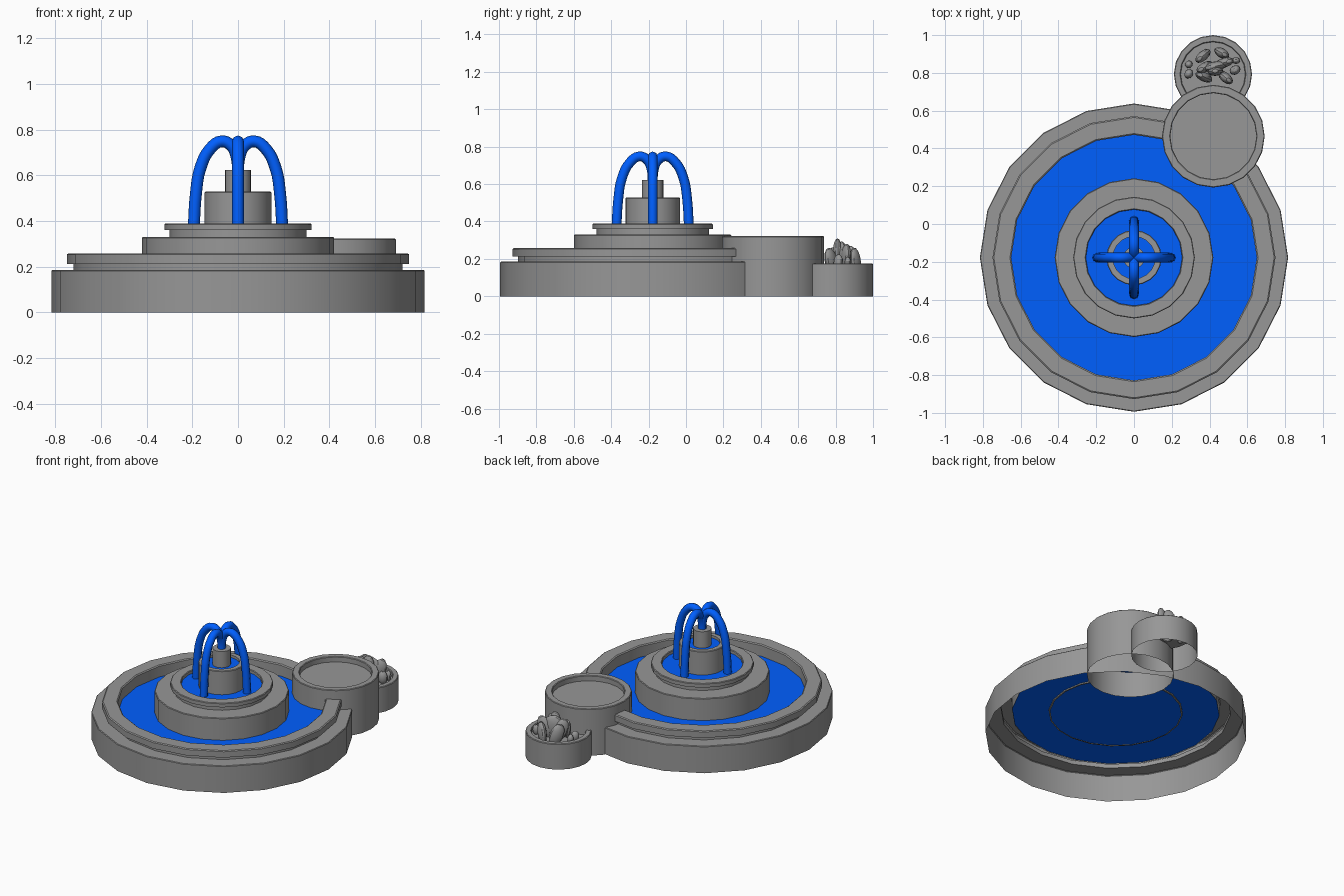
import bpy, bmesh, math
from mathutils import Matrix, Vector

if "Cube" in bpy.data.objects:
    bpy.data.objects.remove(bpy.data.objects["Cube"])


def material(name, colour):
    m = bpy.data.materials.new(name)
    m.diffuse_color = (*colour, 1)
    m.use_nodes = True
    m.node_tree.nodes["Principled BSDF"].inputs["Base Color"].default_value = m.diffuse_color
    return m


water_mat = material("water_blue", (0.0, 0.115, 1.0))
stone_mat = material("stone_grey", (0.31, 0.31, 0.31))
C = (0.0, -0.178)  # fountain centre


def finish(bm, name, mat):
    me = bpy.data.meshes.new(name)
    bm.to_mesh(me)
    bm.free()
    ob = bpy.data.objects.new(name, me)
    bpy.context.collection.objects.link(ob)
    me.materials.append(mat)
    bpy.ops.object.select_all(action='DESELECT')
    ob.select_set(True)
    bpy.context.view_layer.objects.active = ob
    bpy.ops.object.shade_smooth_by_angle(angle=math.radians(30))
    return ob


def lathe(name, profile, centre, sides=20, mat=stone_mat):
    """Revolve (radius, z) points; a zero radius closes the shape to a cap."""
    bm = bmesh.new()
    rings = []
    for r, z in profile:
        if r == 0:
            rings.append([])
            continue
        rings.append([bm.verts.new((centre[0] + r * math.cos(2 * math.pi * i / sides),
                                    centre[1] + r * math.sin(2 * math.pi * i / sides), z))
                      for i in range(sides)])
    for a, b in zip(rings, rings[1:]):
        if a and b:
            for i in range(sides):
                j = (i + 1) % sides
                bm.faces.new((a[i], a[j], b[j], b[i]))
        elif a:
            bm.faces.new(a)
    return finish(bm, name, mat)


# Large basin: open-bottomed shell with stepped rim
lathe("basin", [(.816, 0), (.816, .181), (.812, .185), (.72, .185), (.72, .212), (.749, .212),
                (.749, .253), (.742, .258), (.657, .258), (.65, .252), (.65, .17)], C)
lathe("basin_water", [(.65, .178), (0, .178)], C, mat=water_mat)

# Middle tier with its raised lip
lathe("middle_tier", [(.41, .17), (.42, .17), (.42, .326), (.416, .33), (.30, .33), (.30, .36),
                      (.322, .36), (.322, .384), (.318, .388), (.259, .388), (.255, .384), (.255, .34)], C)
lathe("tier_water", [(.255, .365), (0, .365)], C, mat=water_mat)

# Upper bowl and nozzle
lathe("upper_bowl", [(.146, .35), (.146, .524), (.142, .528), (.112, .528), (.112, .50)], C)
lathe("bowl_water", [(.112, .51), (0, .51)], C, mat=water_mat)
lathe("nozzle", [(.057, .5), (.057, .622), (0, .622)], C)

# Four water jets arching from the nozzle
path = [(0, .60), (.006, .68), (.03, .73), (.072, .748), (.122, .715), (.165, .63), (.184, .52), (.194, .365)]
for k in range(4):
    cu = bpy.data.curves.new("water_jet", 'CURVE')
    cu.dimensions = '3D'
    cu.bevel_depth = .026
    cu.bevel_resolution = 2
    cu.resolution_u = 4
    cu.use_fill_caps = True
    sp = cu.splines.new('BEZIER')
    sp.bezier_points.add(len(path) - 1)
    for p, (r, z) in zip(sp.bezier_points, path):
        p.co = (r, 0, z)
        p.handle_left_type = p.handle_right_type = 'AUTO'
    ob = bpy.data.objects.new(f"water_jet_{k + 1}", cu)
    ob.location = (*C, 0)
    ob.rotation_euler.z = k * math.pi / 2
    cu.materials.append(water_mat)
    bpy.context.collection.objects.link(ob)

# Tall round side pedestal, open below, with a shallow recess on top
P = (.42, .465)
lathe("side_pedestal", [(.272, 0), (.272, .318), (.268, .322), (.232, .322), (.228, .318),
                        (.228, .285), (0, .285)], P)

# Small planter, open below
Q = (.418, .793)
lathe("planter", [(.207, 0), (.207, .172), (.203, .176), (.175, .176), (.171, .172),
                  (.171, .145), (0, .145)], Q)

# Upright petal leaves: x, y, z, half length, half width, half height, turn, tilt
leaves = [
    (.43, .835, .215, .070, .026, .080, 12, -28),
    (.365, .890, .195, .044, .026, .078, 40, -20),
    (.465, .905, .190, .040, .026, .072, -30, 15),
    (.480, .855, .205, .044, .026, .080, 15, 20),
    (.375, .830, .205, .044, .026, .080, 30, -20),
    (.370, .780, .190, .044, .026, .075, -25, -20),
    (.485, .775, .190, .042, .026, .072, -40, 20),
    (.43, .810, .225, .042, .026, .085, 5, 0),
    (.290, .845, .170, .020, .020, .030, 0, 0),
    (.290, .795, .170, .026, .022, .035, 50, 0),
    (.540, .865, .175, .022, .018, .035, 0, 0),
    (.535, .815, .180, .030, .024, .045, 30, 0),
]
bm = bmesh.new()
for x, y, z, a, b, c, turn, tilt in leaves:
    m = (Matrix.Translation((x, y, z)) @ Matrix.Rotation(math.radians(turn), 4, 'Z')
         @ Matrix.Rotation(math.radians(tilt), 4, 'Y') @ Matrix.Diagonal((a, b, c, 1)))
    bmesh.ops.create_uvsphere(bm, u_segments=12, v_segments=8, radius=1, matrix=m)
finish(bm, "plant_leaves", stone_mat)
